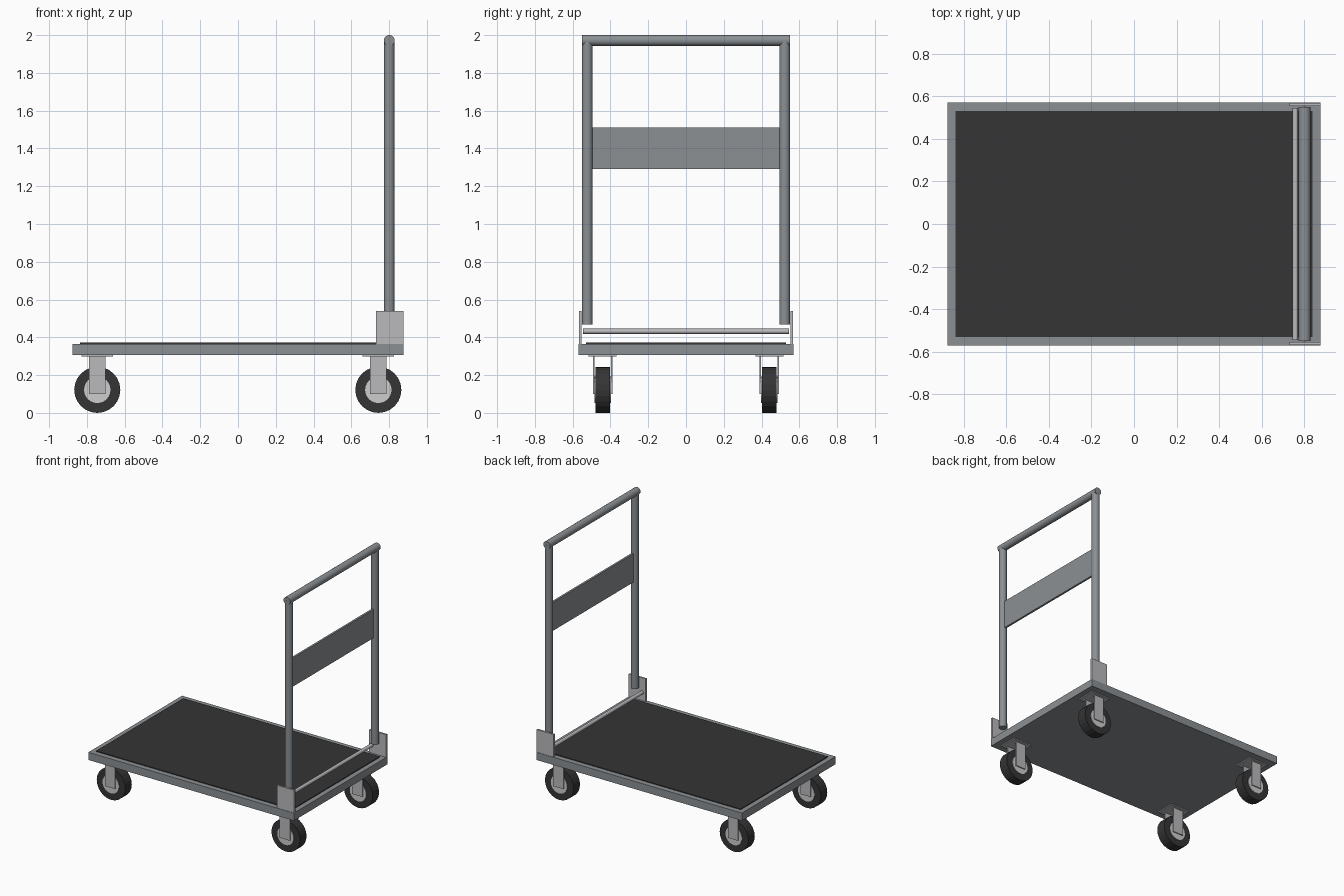
import bpy
import math

if "Cube" in bpy.data.objects:
    bpy.data.objects.remove(bpy.data.objects["Cube"], do_unlink=True)


def material(name, colour):
    m = bpy.data.materials.new(name)
    m.use_nodes = True
    m.diffuse_color = (*colour, 1)
    m.node_tree.nodes["Principled BSDF"].inputs["Base Color"].default_value = (*colour, 1)
    return m


FRAME = material("frame grey", (0.26, 0.28, 0.295))
STEEL = material("light steel", (0.49, 0.49, 0.51))
HUB = material("hub steel", (0.61, 0.61, 0.62))
RUBBER = material("black rubber", (0.035, 0.035, 0.035))


def box(name, low, high, mat):
    mid = [(a + b) / 2 for a, b in zip(low, high)]
    bpy.ops.mesh.primitive_cube_add(size=1, location=mid)
    ob = bpy.context.object
    ob.name = name
    ob.scale = [b - a for a, b in zip(low, high)]
    bpy.ops.object.transform_apply(location=False, rotation=False, scale=True)
    ob.data.materials.append(mat)
    return ob


def cylinder(name, centre, radius, length, axis, mat, sides=24, smooth=True):
    turn = (math.pi / 2, 0, 0) if axis == "y" else (0, 0, 0)
    bpy.ops.mesh.primitive_cylinder_add(vertices=sides, radius=radius, depth=length,
                                        location=centre, rotation=turn)
    ob = bpy.context.object
    ob.name = name
    ob.data.materials.append(mat)
    if smooth:
        bpy.ops.object.shade_smooth_by_angle()
    return ob


# Deck and its rubber mat
box("deck", (-0.875, -0.57, 0.307), (0.875, 0.57, 0.366), FRAME)
box("deck_mat", (-0.837, -0.53, 0.36), (0.837, 0.53, 0.372), RUBBER)

# Push handle: two posts, a top bar and a cross panel
HANDLE_X, POST_Y, TUBE = 0.801, 0.5225, 0.0285
TOP, POST_BOTTOM = 2 - TUBE, 0.467
cylinder("handle_bar", (HANDLE_X, 0, TOP), TUBE, 1.1, "y", FRAME)
box("handle_panel", (HANDLE_X - 0.008, -0.5, 1.29), (HANDLE_X + 0.008, 0.5, 1.51), FRAME)
for side, s in (("left", 1), ("right", -1)):
    cylinder("handle_post_" + side, (HANDLE_X, s * POST_Y, (TOP + POST_BOTTOM) / 2),
             TUBE, TOP - POST_BOTTOM, "z", FRAME)
    # Upright bracket at the deck edge
    y = sorted((s * 0.553, s * 0.567))
    box("bracket_" + side, (0.73, y[0], 0.36), (0.875, y[1], 0.54), STEEL)

# Foot release rod between the brackets
cylinder("release_rod", (0.757, 0, 0.432), 0.0135, 1.09, "y", STEEL)

# Four casters
for end, x in (("handle_end", 0.743), ("free_end", -0.745)):
    for side, y in (("left", 0.441), ("right", -0.441)):
        tag = "_" + end + "_" + side
        box("caster_plate" + tag, (x - 0.084, y - 0.074, 0.299), (x + 0.084, y + 0.074, 0.309), STEEL)
        for face, f in (("outer", 1), ("inner", -1)):
            fy = y + f * 0.048
            box("fork_" + face + tag, (x - 0.043, fy - 0.004, 0.1), (x + 0.043, fy + 0.004, 0.303), STEEL)
        cylinder("tyre" + tag, (x, y, 0.122), 0.122, 0.078, "y", RUBBER, smooth=False)
        cylinder("hub" + tag, (x, y, 0.122), 0.07, 0.086, "y", HUB)
